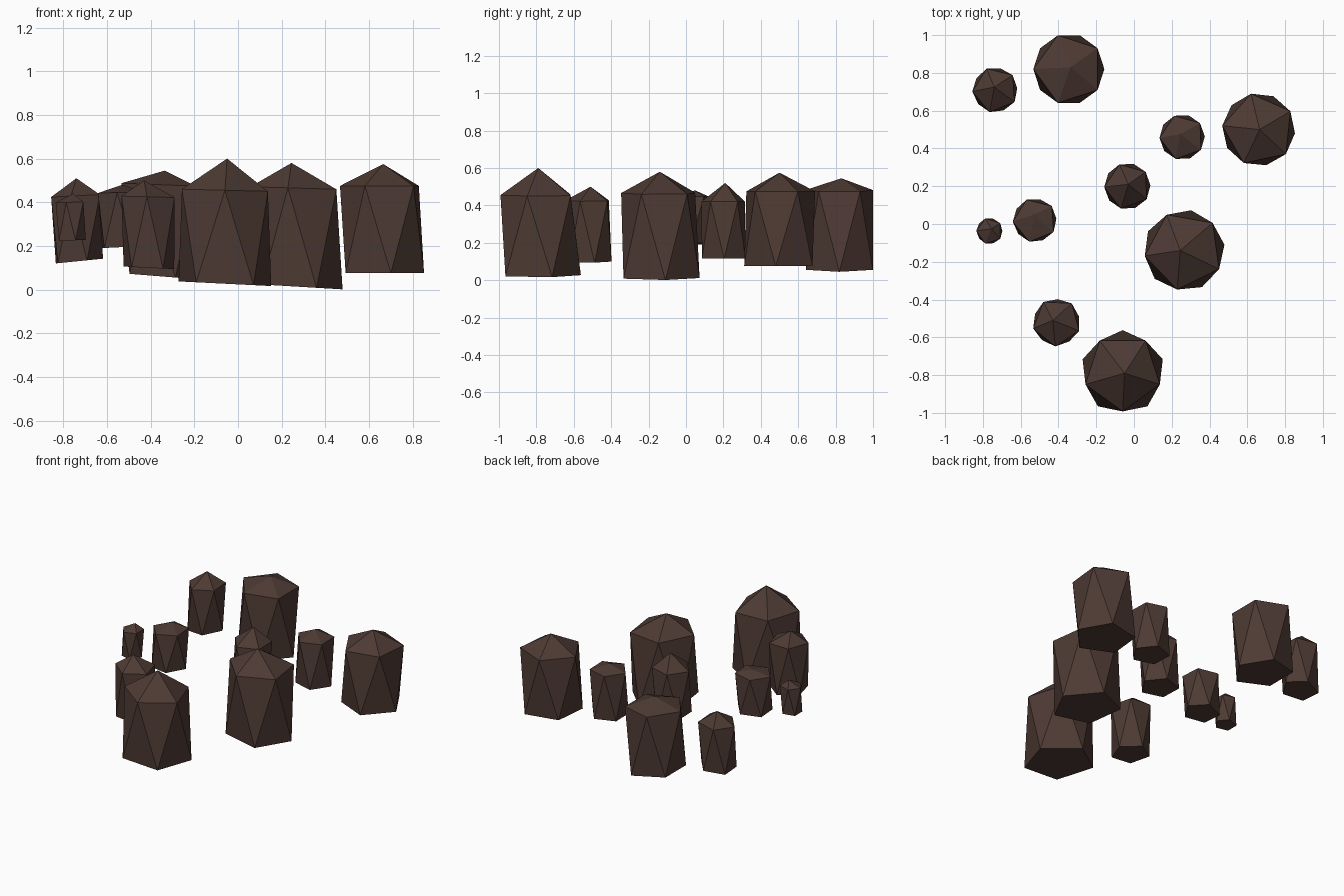
import bpy, bmesh, math

if "Cube" in bpy.data.objects:
    bpy.data.objects.remove(bpy.data.objects["Cube"])

# single dark brown stone colour
stone = bpy.data.materials.new("dark_brown_stone")
stone.diffuse_color = (0.076, 0.043, 0.034, 1)
stone.use_nodes = True
stone.node_tree.nodes["Principled BSDF"].inputs["Base Color"].default_value = stone.diffuse_color


def ring(bm, cx, cy, r, z, start, slope):
    """Five corners of a rock, the ring tilting slightly along x."""
    out = []
    for k in range(5):
        a = math.radians(start + 72 * k)
        dx = r * math.cos(a)
        out.append(bm.verts.new((cx + dx, cy + r * math.sin(a), z + slope * dx)))
    return out


def rock(name, centre, peak, r_up, r_low, z_peak, z_up, z_low, turn, slope=0):
    """Stretched icosahedron: peak, upper ring, lower ring, flat base."""
    bm = bmesh.new()
    up = ring(bm, *centre, r_up, z_up, turn + 36, slope * 0.5)
    low = ring(bm, *centre, r_low, z_low, turn, slope)
    top = bm.verts.new((*peak, z_peak))
    base = bm.verts.new((*centre, z_low))
    for k in range(5):
        n = (k + 1) % 5
        bm.faces.new((top, up[k], up[n]))
        bm.faces.new((low[k], low[n], up[k]))
        bm.faces.new((up[k], low[n], up[n]))
        bm.faces.new((base, low[n], low[k]))
    bmesh.ops.recalc_face_normals(bm, faces=bm.faces)
    me = bpy.data.meshes.new(name)
    bm.to_mesh(me)
    bm.free()
    me.materials.append(stone)
    bpy.context.collection.objects.link(bpy.data.objects.new(name, me))


# centre, peak, upper/lower radius, peak/upper/lower height, turn, slope
rocks = [
    # large pillars
    ((-0.06, -0.785), (-0.05, -0.79), 0.207, 0.223, 0.60, 0.455, 0.027, 18, -0.05),
    ((0.265, -0.14), (0.245, -0.14), 0.21, 0.216, 0.58, 0.465, 0.014, 8, -0.06),
    ((0.66, 0.50), (0.665, 0.50), 0.194, 0.193, 0.575, 0.475, 0.075, -6, 0),
    ((-0.345, 0.82), (-0.335, 0.83), 0.188, 0.188, 0.545, 0.48, 0.06, 0, -0.08),
    # small pillars
    ((-0.41, -0.52), (-0.43, -0.51), 0.128, 0.122, 0.50, 0.425, 0.10, 15, -0.05),
    ((-0.035, 0.20), (-0.03, 0.21), 0.123, 0.122, 0.52, 0.42, 0.115, 2, 0),
    ((0.255, 0.46), (0.245, 0.475), 0.12, 0.12, 0.475, 0.43, 0.125, 2, 0),
    ((-0.735, 0.71), (-0.74, 0.725), 0.121, 0.117, 0.51, 0.43, 0.13, 4, 0.1),
    ((-0.525, 0.02), (-0.53, 0.05), 0.117, 0.114, 0.48, 0.445, 0.195, 4, 0.05),
    ((-0.765, -0.037), (-0.755, -0.025), 0.07, 0.068, 0.44, 0.40, 0.225, 0, 0.05),
]
for i, spec in enumerate(rocks):
    kind = "large_rock" if i < 4 else "small_rock"
    rock(f"{kind}_{i + 1}", *spec)
